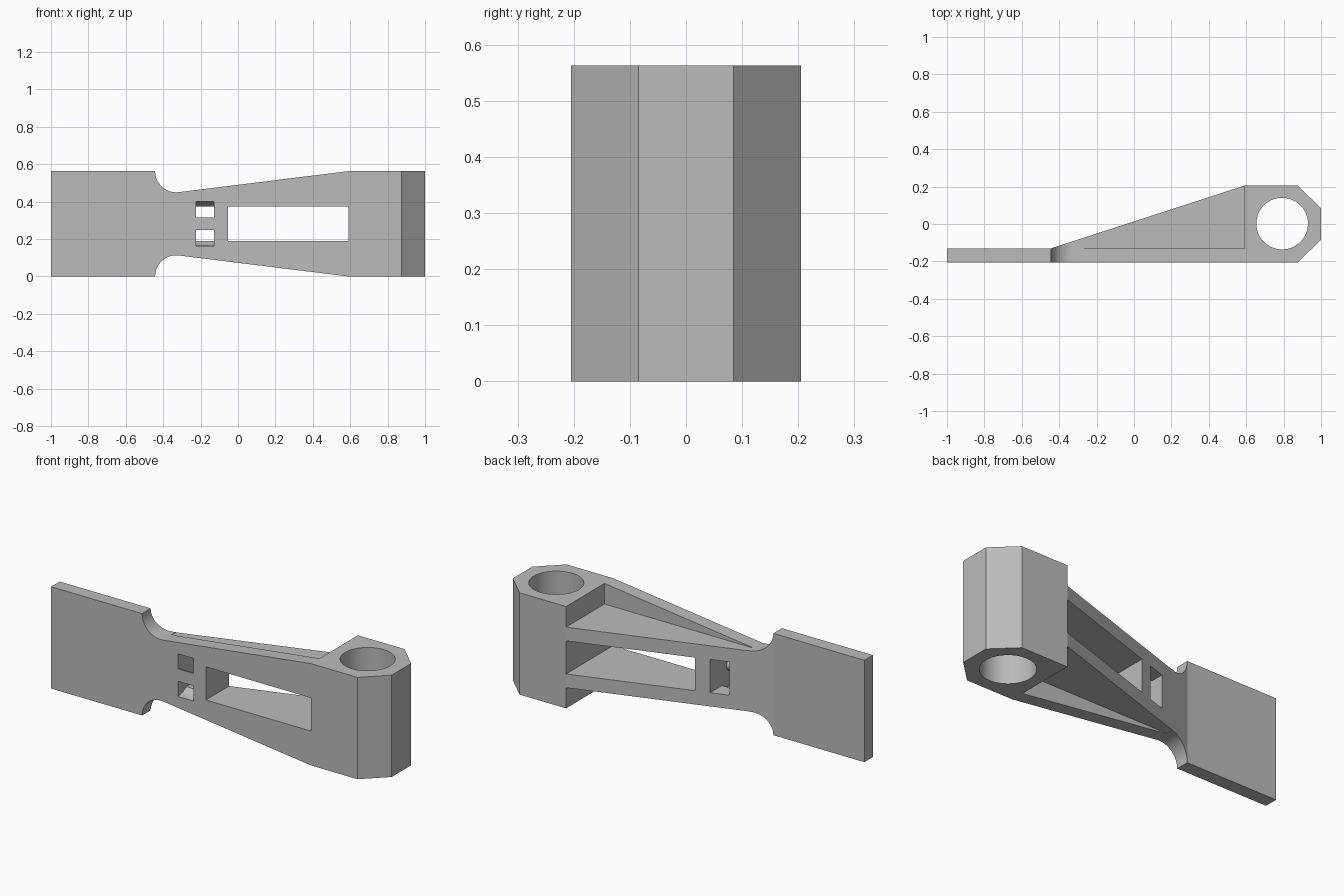
import bpy, bmesh, math
from mathutils import Vector

if "Cube" in bpy.data.objects:
    bpy.data.objects.remove(bpy.data.objects["Cube"], do_unlink=True)

grey = bpy.data.materials.new("plain grey")
grey.use_nodes = True
colour = (0.5, 0.5, 0.5, 1)
grey.diffuse_color = colour
grey.node_tree.nodes["Principled BSDF"].inputs["Base Color"].default_value = colour

H = 0.563            # full height
MID = H / 2
FRONT, WALL = -0.205, -0.13   # front face and back of the thin plate
NECK = 0.113         # height of the lower neck, also its fillet radius
BLOCK = 0.59         # start of the bored block


def arc(cu, cv, r, start, end, steps):
    """Points on an arc, angles in degrees."""
    angles = [math.radians(start + (end - start) * i / steps) for i in range(steps + 1)]
    return [(cu + r * math.cos(a), cv + r * math.sin(a)) for a in angles]


def prism(name, profile, axis, low, high):
    """Extrude a 2D profile along one axis."""
    place = {"x": lambda u, v, w: (w, u, v),
             "y": lambda u, v, w: (u, w, v),
             "z": lambda u, v, w: (u, v, w)}[axis]
    bm = bmesh.new()
    face = bm.faces.new([bm.verts.new(place(u, v, low)) for u, v in profile])
    top = bmesh.ops.extrude_face_region(bm, geom=[face])["geom"]
    shift = Vector(place(0, 0, high - low))
    bmesh.ops.translate(bm, vec=shift, verts=[g for g in top if isinstance(g, bmesh.types.BMVert)])
    bmesh.ops.recalc_face_normals(bm, faces=bm.faces)
    mesh = bpy.data.meshes.new(name)
    bm.to_mesh(mesh)
    bm.free()
    mesh.materials.append(grey)
    obj = bpy.data.objects.new(name, mesh)
    bpy.context.collection.objects.link(obj)
    return obj


def rect(u0, v0, u1, v1):
    return [(u0, v0), (u1, v0), (u1, v1), (u0, v1)]


def combine(target, tool, operation):
    """Apply a boolean and discard the tool."""
    tool.hide_render = True
    bpy.context.view_layer.objects.active = target
    mod = target.modifiers.new("shape", "BOOLEAN")
    mod.operation, mod.solver, mod.object = operation, "EXACT", tool
    bpy.ops.object.modifier_apply(modifier=mod.name)
    bpy.data.objects.remove(tool, do_unlink=True)


# Plan outline: thin plate, wedge and chamfered block
plan = [(-1, FRONT), (0.875, FRONT), (1, -0.085), (1, 0.085), (0.875, -FRONT),
        (BLOCK, -FRONT), (-0.443, WALL), (-1, WALL)]
bracket = prism("bracket_arm", plan, "z", 0, H)

# Side notches: rounded neck, then a straight taper out to the block
notch = arc(-0.33, 0, NECK, 180, 83, 26) + [(BLOCK, 0), (BLOCK, -0.1), (-0.443, -0.1)]
for flip in (False, True):
    outline = [(x, H - z) if flip else (x, z) for x, z in notch]
    combine(bracket, prism("neck_cutter", outline, "y", -0.4, 0.4), "DIFFERENCE")

# Pockets behind the front wall, above and below the ribs
for z0, z1 in ((-0.1, NECK + 0.001), (H - NECK - 0.001, H + 0.1)):
    combine(bracket, prism("pocket_cutter", rect(-0.316, WALL, BLOCK, 0.4), "z", z0, z1), "DIFFERENCE")

# Window between the ribs
combine(bracket, prism("window_cutter", rect(-0.053, 0.19, BLOCK, H - 0.19), "y", -0.4, 0.4), "DIFFERENCE")

# Tie slot: curved channel around a half-round bar, open at the back
BAR, RING, GAP = 0.034, 0.118, 0.092
lean = math.degrees(math.asin(GAP / RING))
slot = [(-0.3, MID + BAR)] + arc(FRONT, MID, BAR, 90, -90, 48)
slot += [(-0.3, MID - BAR), (-0.3, MID - RING)]
slot += arc(FRONT, MID, RING, -90, -lean, 12) + [(0.2, MID - GAP), (0.2, MID + GAP)]
slot += arc(FRONT, MID, RING, lean, 90, 12) + [(-0.3, MID + RING)]
combine(bracket, prism("tie_slot_cutter", slot, "x", -0.225, -0.128), "DIFFERENCE")

# Bore through the block
bore = arc(0.792, 0.002, 0.138, 0, 356.25, 95)
combine(bracket, prism("bore_cutter", bore, "z", -0.1, H + 0.1), "DIFFERENCE")

# Smooth curves, crisp edges
bpy.ops.object.select_all(action="DESELECT")
bracket.select_set(True)
bpy.context.view_layer.objects.active = bracket
bpy.ops.object.shade_smooth_by_angle(angle=math.radians(5))
